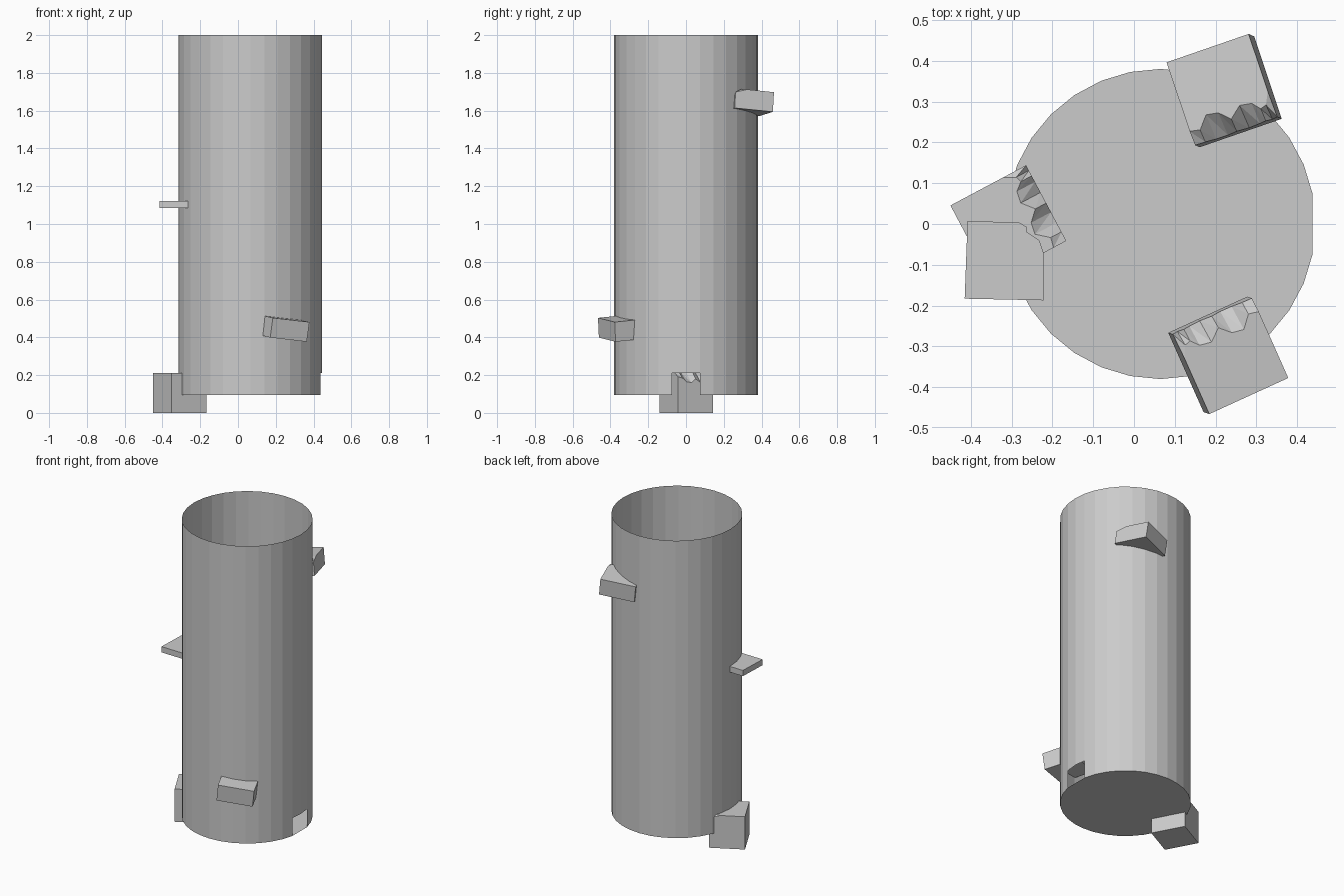
import bpy, bmesh, math
from mathutils import Matrix

if "Cube" in bpy.data.objects:
    bpy.data.objects.remove(bpy.data.objects["Cube"])

CX, R, SIDES = 0.065, 0.38, 32


def finish(name, bm):
    bmesh.ops.recalc_face_normals(bm, faces=bm.faces)
    mesh = bpy.data.meshes.new(name)
    bm.to_mesh(mesh)
    bm.free()
    ob = bpy.data.objects.new(name, mesh)
    bpy.context.collection.objects.link(ob)
    return ob


# Tower shell: open top, closed floor, doorway two facets wide on +x
bm = bmesh.new()
rings = []
for z in (0.095, 0.21, 2.0):
    rings.append([bm.verts.new((CX + R * math.cos(2 * math.pi * i / SIDES),
                                R * math.sin(2 * math.pi * i / SIDES), z))
                  for i in range(SIDES)])
for k, (lo, hi) in enumerate(zip(rings, rings[1:])):
    for i in range(SIDES):
        if k == 0 and i in (0, SIDES - 1):
            continue
        j = (i + 1) % SIDES
        bm.faces.new((lo[i], lo[j], hi[j], hi[i]))
bm.faces.new(rings[0][1:])
bm.verts.remove(rings[0][0])
finish("tower_shell", bm)

# Chips along the inner top edge: (position 0..1, depth on top, drop on inner face)
CHIPS = [(0, .065, .02), (.07, .035, .04), (.14, .03, .02), (.22, .05, .035),
         (.36, .055, .05), (.5, .03, .03), (.62, .055, .05), (.76, .06, .045),
         (.88, .03, .025), (1, .035, .02)]


def chipped_block(name, loc, size, angle, tilt=(0, 0)):
    """Stone block, local +x pointing outward, with a broken inner top edge."""
    l, w, h = (s / 2 for s in size)
    bm = bmesh.new()
    V = bm.verts.new
    top = [V((-l + d, -w + 2 * w * t, h)) for t, d, _ in CHIPS]
    inner = [V((-l, -w + 2 * w * t, h - e)) for t, _, e in CHIPS]
    a, b = V((l, -w, h)), V((l, w, h))
    c, d = V((l, -w, -h)), V((l, w, -h))
    e, f = V((-l, -w, -h)), V((-l, w, -h))
    for i in range(len(CHIPS) - 1):
        bm.faces.new((top[i], top[i + 1], inner[i]))
        bm.faces.new((inner[i], top[i + 1], inner[i + 1]))
    bm.faces.new(top + [b, a])
    bm.faces.new(inner + [f, e])
    bm.faces.new((a, b, d, c))
    bm.faces.new((c, d, f, e))
    bm.faces.new((top[0], a, c, e, inner[0]))
    bm.faces.new((top[-1], b, d, f, inner[-1]))
    ob = finish(name, bm)
    rad = math.radians
    ob.matrix_world = (Matrix.Translation(loc) @ Matrix.Rotation(rad(angle), 4, 'Z')
                       @ Matrix.Rotation(rad(tilt[1]), 4, 'Y')
                       @ Matrix.Rotation(rad(tilt[0]), 4, 'X'))


# Ground block and the two tilted wall blocks
chipped_block("base_block", (-.308, .002, .105), (.21, .21, .21), 208)
chipped_block("lower_block", (.231, -.322, .45), (.214, .214, .105), 294, (-6, 5.5))
chipped_block("upper_block", (.221, .327, 1.645), (.214, .214, .105), 108.5, (-6, 5.5))

# Thin slab with one broken corner
bm = bmesh.new()
outline = [(-.415, -.183), (-.222, -.187), (-.222, -.07), (-.232, -.04),
           (-.262, -.02), (-.262, -.008), (-.282, .004), (-.408, .007)]
face = bm.faces.new([bm.verts.new((x, y, 1.085)) for x, y in outline])
ext = bmesh.ops.extrude_face_region(bm, geom=[face])
bmesh.ops.translate(bm, vec=(0, 0, .037),
                    verts=[v for v in ext["geom"] if isinstance(v, bmesh.types.BMVert)])
finish("thin_slab", bm)
